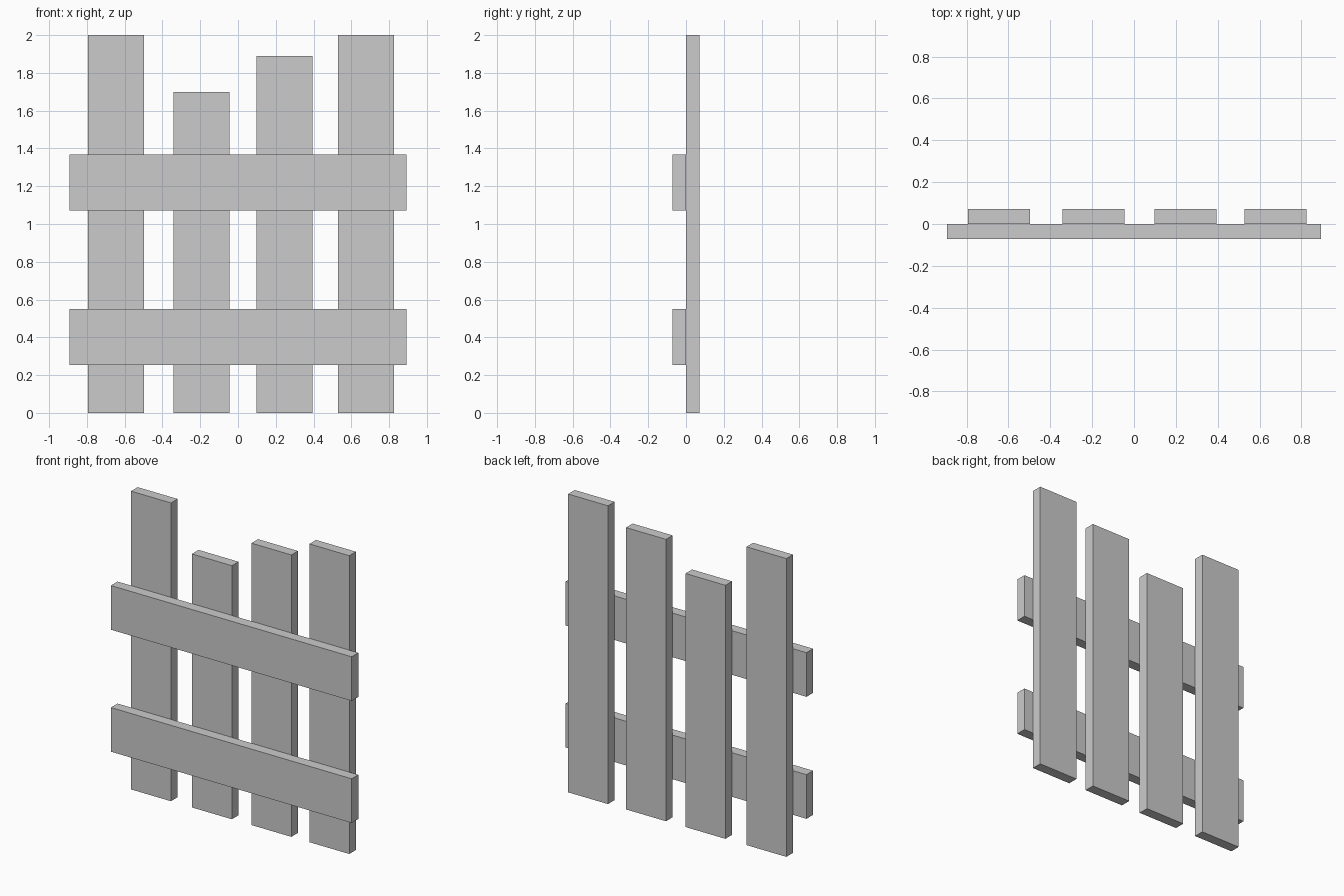
import bpy
import bmesh
from mathutils import Vector

if "Cube" in bpy.data.objects:
    bpy.data.objects.remove(bpy.data.objects["Cube"])


def board(name, x, y, z):
    """Flat-faced plank filling the given (min, max) ranges."""
    lo, hi = Vector((x[0], y[0], z[0])), Vector((x[1], y[1], z[1]))
    centre, size = (lo + hi) / 2, hi - lo
    bm = bmesh.new()
    bmesh.ops.create_cube(bm, size=1)
    bmesh.ops.scale(bm, vec=size, verts=bm.verts)
    mesh = bpy.data.meshes.new(name)
    bm.to_mesh(mesh)
    bm.free()
    obj = bpy.data.objects.new(name, mesh)
    obj.location = centre
    bpy.context.collection.objects.link(obj)
    return obj


WIDTH = 0.296
DEPTH = 0.071

# Upright pickets: left edge and height, unevenly spaced
pickets = [(-0.794, 2.0), (-0.342, 1.70), (0.099, 1.89), (0.529, 2.0)]
for i, (left, height) in enumerate(pickets, 1):
    board(f"picket_{i}", (left, left + WIDTH), (0.001, DEPTH), (0, height))

# Horizontal rails across the front
for name, bottom in (("lower_rail", 0.254), ("upper_rail", 1.072)):
    board(name, (-0.893, 0.893), (-DEPTH, -0.001), (bottom, bottom + WIDTH))
